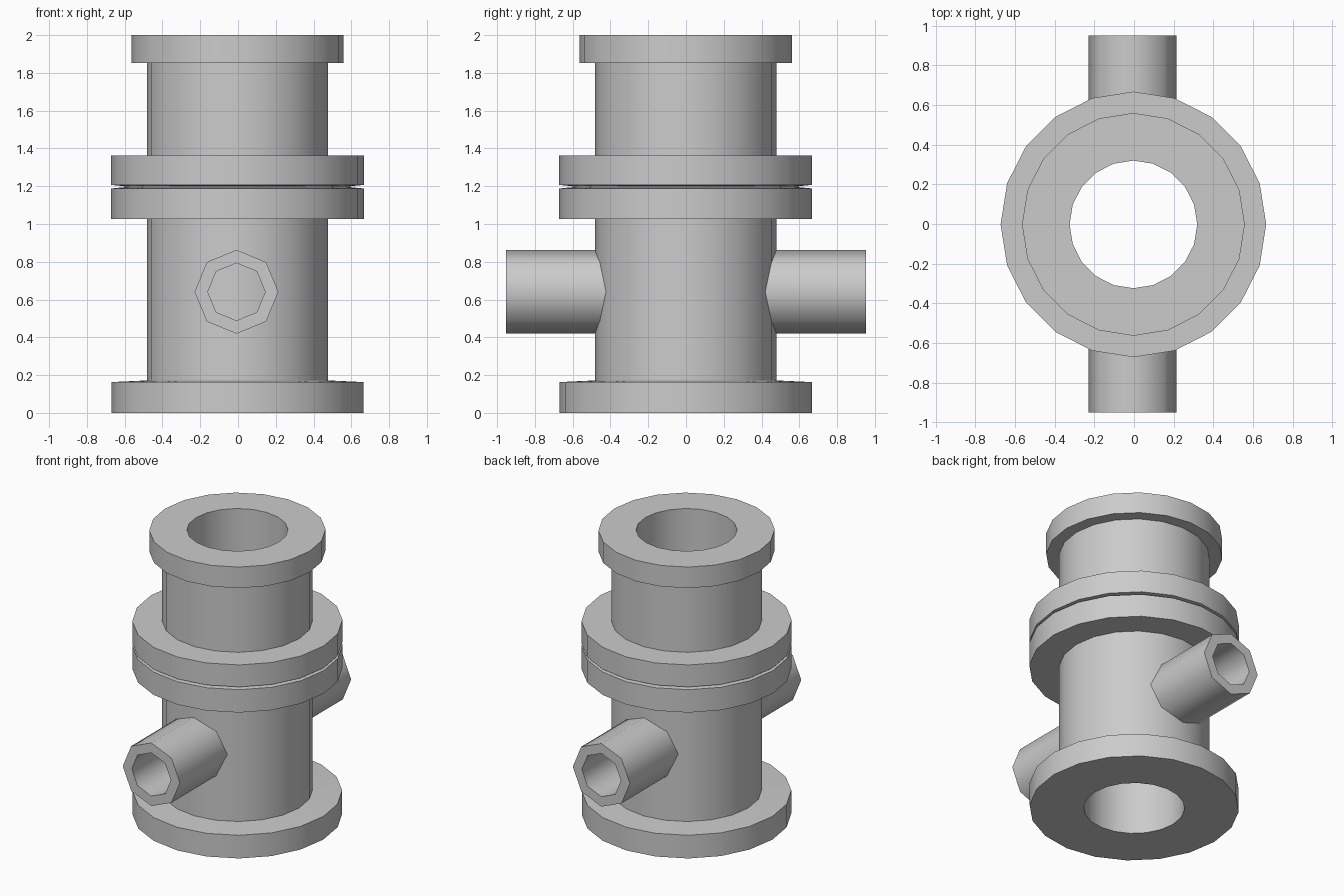
import bpy, bmesh
from math import cos, sin, pi, radians

if "Cube" in bpy.data.objects:
    bpy.data.objects.remove(bpy.data.objects["Cube"])


def lathe(name, profile, sides, place):
    """Revolve a closed (radius, height) profile; place() maps x, y, h to space."""
    bm = bmesh.new()
    rings = []
    for i in range(sides):
        a = 2 * pi * i / sides
        rings.append([bm.verts.new(place(r * cos(a), r * sin(a), h)) for r, h in profile])
    n = len(profile)
    for i in range(sides):
        p, q = rings[i], rings[(i + 1) % sides]
        for j in range(n):
            k = (j + 1) % n
            bm.faces.new((p[j], q[j], q[k], p[k]))
    bmesh.ops.recalc_face_normals(bm, faces=bm.faces)
    mesh = bpy.data.meshes.new(name)
    bm.to_mesh(mesh)
    bm.free()
    ob = bpy.data.objects.new(name, mesh)
    bpy.context.collection.objects.link(ob)
    bpy.ops.object.select_all(action='DESELECT')
    ob.select_set(True)
    bpy.context.view_layer.objects.active = ob
    bpy.ops.object.shade_smooth_by_angle(angle=radians(50))
    return ob


# Main vertical pipe with base flange, paired middle flanges and top collar
BORE, WALL = 0.322, 0.48
body_profile = [
    (BORE, 0), (0.668, 0), (0.668, 0.163), (WALL, 0.172),
    (WALL, 1.027), (0.67, 1.027), (0.67, 1.188), (0.6, 1.195),
    (0.6, 1.2), (0.67, 1.207), (0.67, 1.362), (WALL, 1.362),
    (WALL, 1.852), (0.562, 1.852), (0.562, 2.0), (BORE, 2.0),
]
lathe("main_pipe", body_profile, 20, lambda x, y, h: (x - 0.003, y - 0.002, h))

# Eight-sided side outlets, front and back, blind against the main wall
outlet_profile = [(0.152, 0.40), (0.222, 0.40), (0.222, 0.952), (0.152, 0.952)]
for name, s in (("front_outlet", -1), ("back_outlet", 1)):
    lathe(name, outlet_profile, 8, lambda x, y, h, s=s: (x - 0.008, s * h, y + 0.641))
